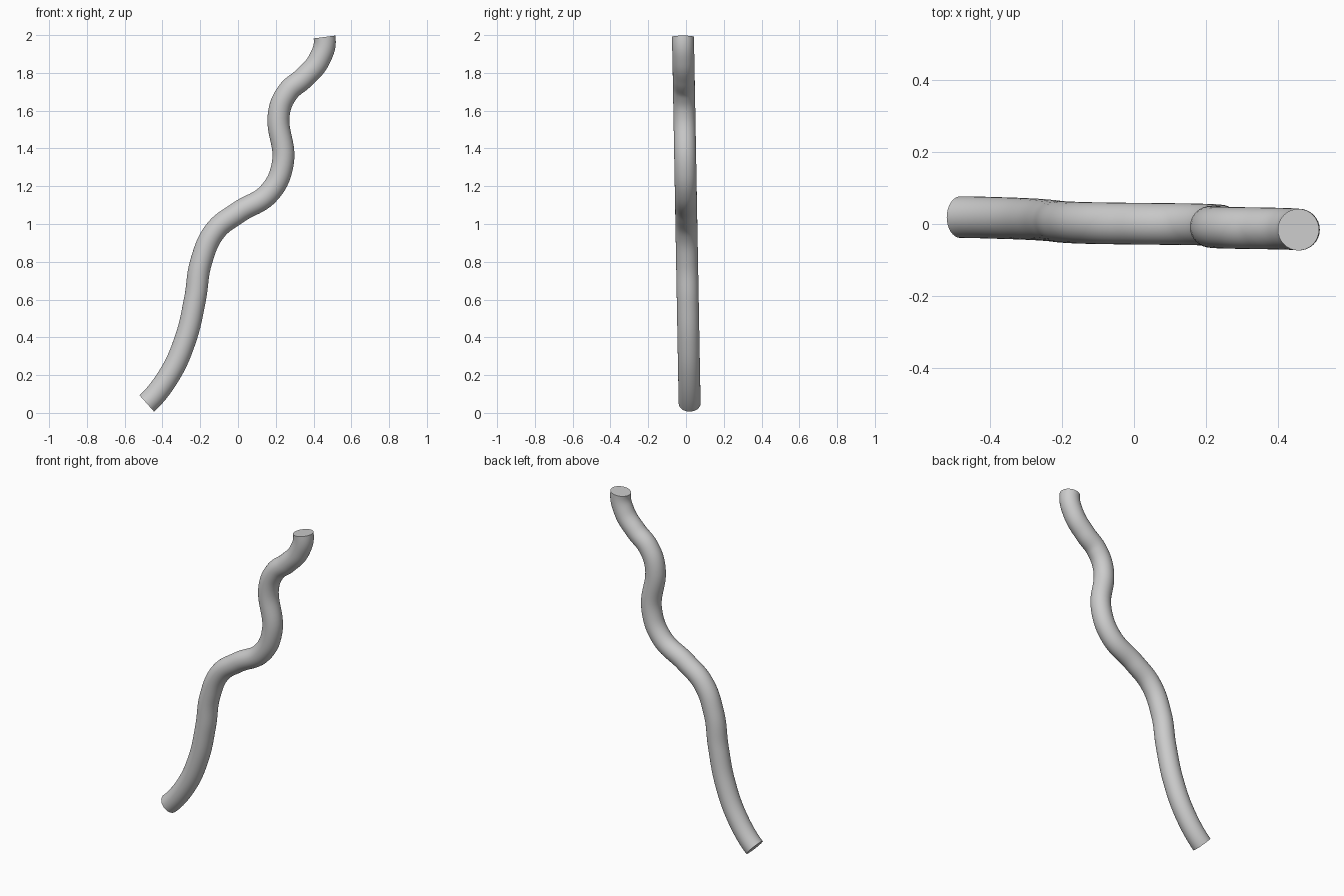
import bpy
from mathutils import Vector

cube = bpy.data.objects.get("Cube")
if cube:
    bpy.data.objects.remove(cube, do_unlink=True)

grey = bpy.data.materials.new("light_grey")
grey.use_nodes = True
colour = (0.6, 0.6, 0.6, 1)
grey.diffuse_color = colour
grey.node_tree.nodes["Principled BSDF"].inputs["Base Color"].default_value = colour

# Centre line of the tube in x and z; depth drifts slightly with height
path = [(-0.483, 0.05), (-0.37, 0.19), (-0.28, 0.385), (-0.228, 0.6),
        (-0.195, 0.8), (-0.12, 0.965), (0.0, 1.06), (0.165, 1.165),
        (0.237, 1.32), (0.217, 1.59), (0.265, 1.70), (0.35, 1.775),
        (0.43, 1.87), (0.458, 1.99)]


def place(x, z):
    return Vector((x, 0.02 - 0.018 * z, z))


curve = bpy.data.curves.new("bent_tube", "CURVE")
curve.dimensions = "3D"
curve.bevel_depth = 0.058
curve.bevel_resolution = 14
curve.resolution_u = 10
curve.use_fill_caps = True
spline = curve.splines.new("BEZIER")
spline.bezier_points.add(len(path) - 1)
for point, (x, z) in zip(spline.bezier_points, path):
    point.co = place(x, z)
    point.handle_left_type = point.handle_right_type = "AUTO"

# Set the tilt of the two cut ends
ends = ((spline.bezier_points[0], Vector((0.75, 0, 0.67))),
        (spline.bezier_points[-1], Vector((-0.13, 0, 0.99))))
for point, direction in ends:
    point.handle_left_type = point.handle_right_type = "FREE"
    point.handle_left = point.co - direction * 0.05
    point.handle_right = point.co + direction * 0.05

tube = bpy.data.objects.new("bent_tube", curve)
bpy.context.collection.objects.link(tube)
bpy.ops.object.select_all(action="DESELECT")
tube.select_set(True)
bpy.context.view_layer.objects.active = tube
bpy.ops.object.convert(target="MESH")
tube = bpy.context.object

# Join the end caps to the wall and shade the wall smooth
bpy.ops.object.mode_set(mode="EDIT")
bpy.ops.mesh.select_all(action="SELECT")
bpy.ops.mesh.remove_doubles(threshold=0.0001)
bpy.ops.mesh.normals_make_consistent(inside=False)
bpy.ops.object.mode_set(mode="OBJECT")
tube.data.materials.clear()
tube.data.materials.append(grey)
bpy.ops.object.shade_smooth_by_angle(angle=0.6)
